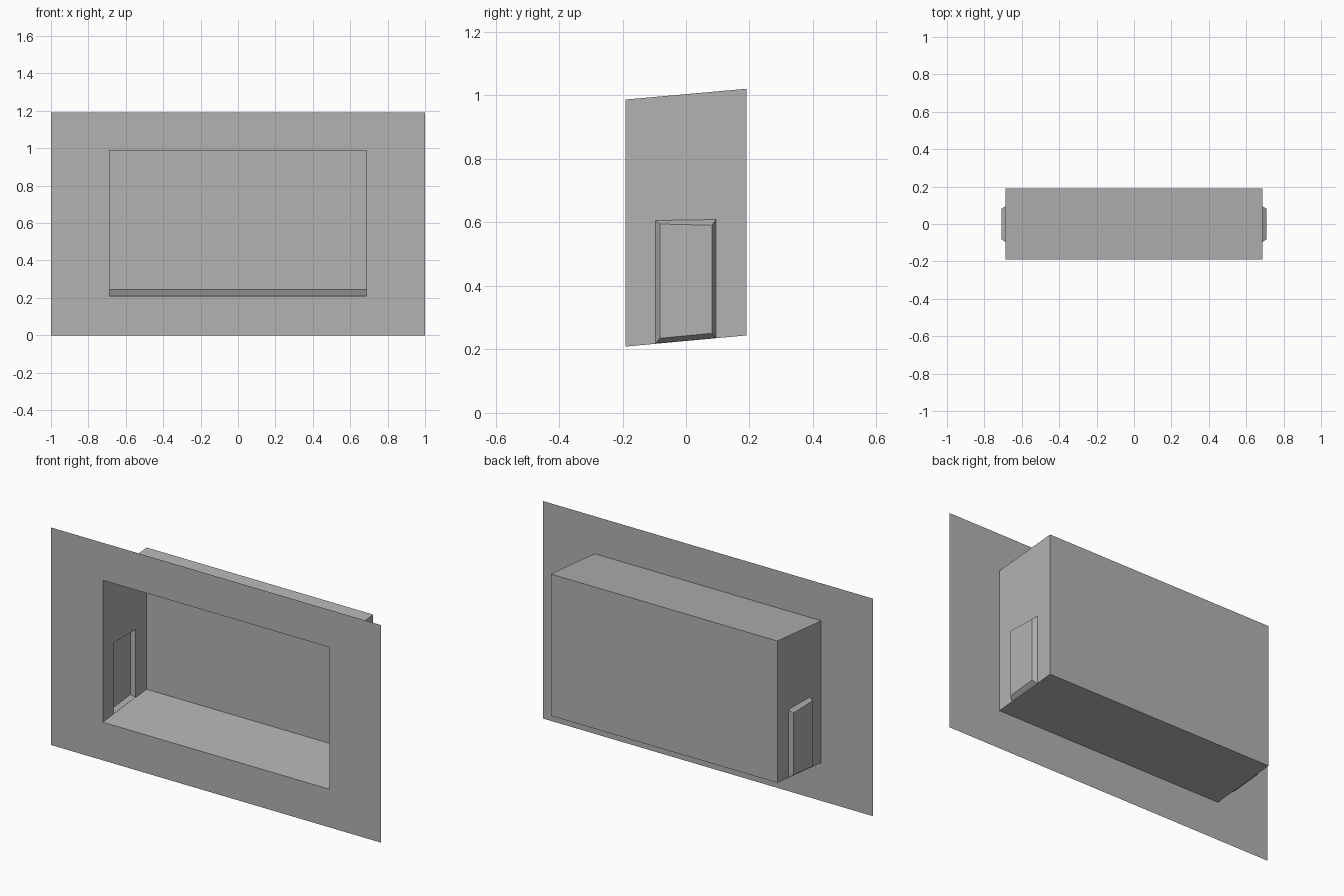
import bpy

if "Cube" in bpy.data.objects:
    bpy.data.objects.remove(bpy.data.objects["Cube"])

D, W = 0.19, 0.687          # half depth, half width of the recess
FLOOR_F, FLOOR_B = 0.209, 0.244
TOP_F, TOP_B = 0.987, 1.021

grey = bpy.data.materials.new("dark_grey")
grey.diffuse_color = (0.45, 0.45, 0.45, 1.0)
grey.use_nodes = True
grey.node_tree.nodes["Principled BSDF"].inputs["Base Color"].default_value = grey.diffuse_color


def nested(name, loops, cap=False):
    """Skin successive 4-point loops with quads, optionally closing the last one."""
    verts = [p for loop in loops for p in loop]
    faces = []
    for k in range(len(loops) - 1):
        a, b = 4 * k, 4 * k + 4
        for i in range(4):
            j = (i + 1) % 4
            faces.append((a + i, a + j, b + j, b + i))
    if cap:
        n = 4 * (len(loops) - 1)
        faces.append((n, n + 1, n + 2, n + 3))
    mesh = bpy.data.meshes.new(name)
    mesh.from_pydata(verts, [], faces)
    mesh.materials.append(grey)
    obj = bpy.data.objects.new(name, mesh)
    bpy.context.collection.objects.link(obj)
    return obj


def sheet(name, pts):
    return nested(name, [pts], cap=True)


def rect_xz(hx, z0, z1, y):
    return [(-hx, y, z0), (hx, y, z0), (hx, y, z1), (-hx, y, z1)]


# Front panel with a rectangular opening
nested("front_panel", [rect_xz(1.0, 0.0, 1.192, -D),
                       rect_xz(W, FLOOR_F, TOP_F, -D)])

# Recess: back wall, sloping floor and ceiling
sheet("back_wall", rect_xz(W, FLOOR_B, TOP_B, D))
sheet("recess_floor", [(-W, -D, FLOOR_F), (W, -D, FLOOR_F),
                       (W, D, FLOOR_B), (-W, D, FLOOR_B)])
sheet("recess_ceiling", [(-W, D, TOP_B), (W, D, TOP_B),
                         (W, -D, TOP_F), (-W, -D, TOP_F)])

# Side walls, each with a tapered doorway niche pushed outward
wall = [(-D, FLOOR_F), (D, FLOOR_B), (D, TOP_B), (-D, TOP_F)]
door = [(-0.096, 0.219), (0.094, 0.236), (0.094, 0.609), (-0.096, 0.606)]
inner = [(-0.082, 0.235), (0.082, 0.251), (0.082, 0.591), (-0.082, 0.595)]
for side, s in (("right", 1), ("left", -1)):
    loops = [[(s * x, y, z) for y, z in prof]
             for x, prof in ((W, wall), (W, door), (0.709, inner))]
    obj = nested(side + "_wall_niche", loops, cap=True)
    if s > 0:
        obj.data.flip_normals()
